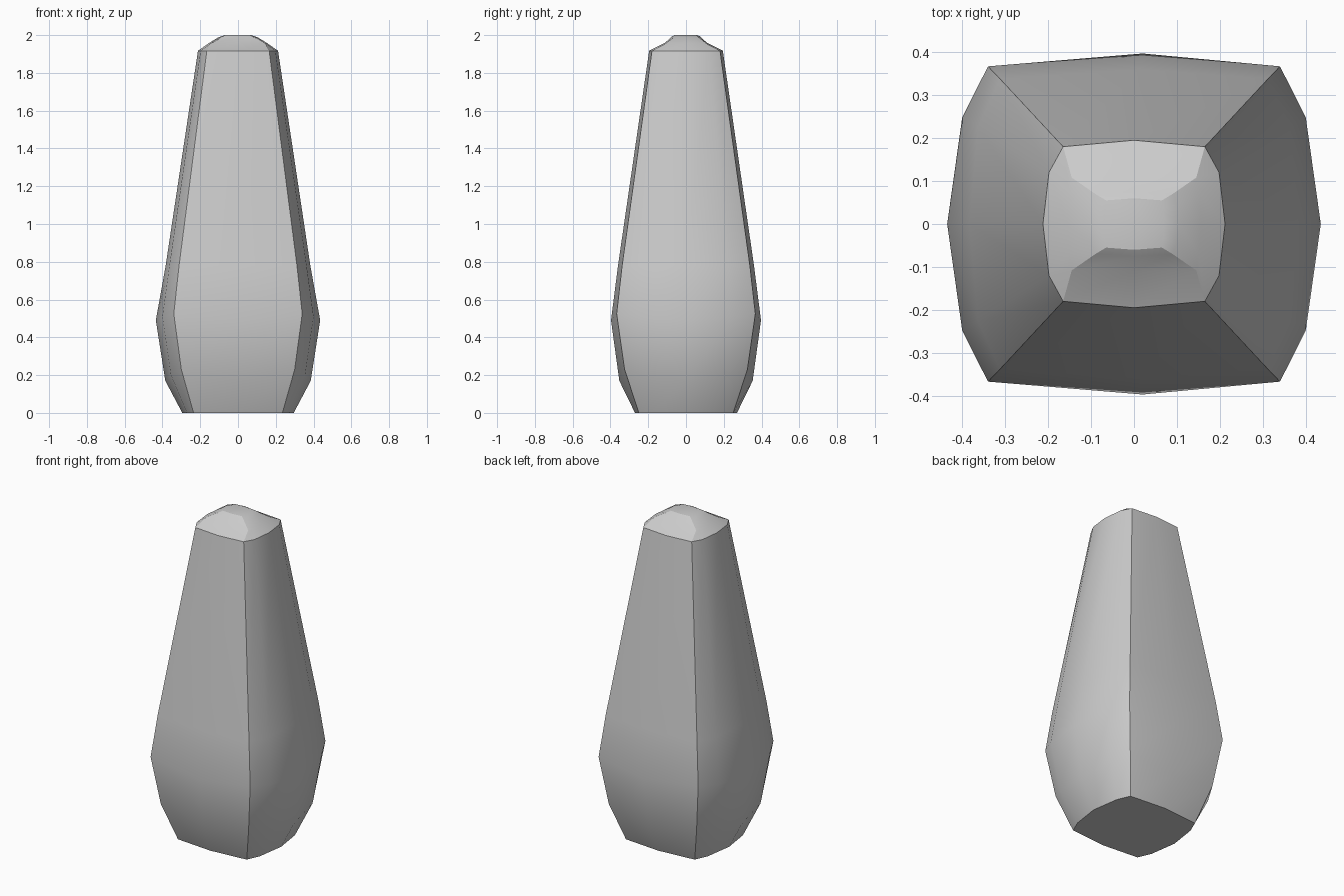
import bpy, bmesh, math

if "Cube" in bpy.data.objects:
    bpy.data.objects.remove(bpy.data.objects["Cube"])


def ring(bm, corner, quarter, side, front):
    """Twelve-point squarish section; corner/quarter are (x,y,z), side is (x,z), front is (x,y,z)."""
    (cx, cy, cz), (qx, qy, qz), (sx, sz), (fx, fy, fz) = corner, quarter, side, front
    pts = [(fx, -fy, fz), (cx, -cy, cz), (qx, -qy, qz), (sx, 0, sz),
           (qx, qy, qz), (cx, cy, cz), (fx, fy, fz), (-cx, cy, cz),
           (-qx, qy, qz), (-sx, 0, sz), (-qx, -qy, qz), (-cx, -cy, cz)]
    return [bm.verts.new(p) for p in pts]


def loft(name, sections):
    bm = bmesh.new()
    rings = [ring(bm, *s) for s in sections]
    for a, b in zip(rings, rings[1:]):
        for i in range(12):
            j = (i + 1) % 12
            bm.faces.new((a[i], a[j], b[j], b[i]))
    bm.faces.new(rings[0][::-1])
    bm.faces.new(rings[-1])
    bmesh.ops.recalc_face_normals(bm, faces=bm.faces)
    mesh = bpy.data.meshes.new(name)
    bm.to_mesh(mesh)
    bm.free()
    ob = bpy.data.objects.new(name, mesh)
    bpy.context.collection.objects.link(ob)
    bpy.ops.object.select_all(action='DESELECT')
    ob.select_set(True)
    bpy.context.view_layer.objects.active = ob
    bpy.ops.object.shade_smooth_by_angle(angle=math.radians(29))


# Tapered body with a swollen base and a low domed cap
loft("tapered_body", [
    ((.235, .25, 0), (.27, .17, 0), (.295, 0), (0, .27, 0)),
    ((.30, .325, .23), (.355, .22, .20), (.385, .17), (.01, .353, .17)),
    ((.34, .367, .525), (.40, .248, .51), (.435, .49), (.02, .397, .49)),
    ((.312, .338, .78), (.363, .226, .78), (.383, .78), (.015, .36, .78)),
    ((.165, .18, 1.917), (.198, .12, 1.917), (.212, 1.917), (0, .195, 1.917)),
    ((.145, .108, 1.955), (.15, .07, 1.955), (.155, 1.957), (0, .11, 1.96)),
    ((.09, .07, 1.985), (.10, .045, 1.987), (.105, 1.988), (0, .075, 1.993)),
    ((.065, .055, 2.0), (.067, .035, 2.0), (.07, 2.0), (0, .06, 2.0)),
])
